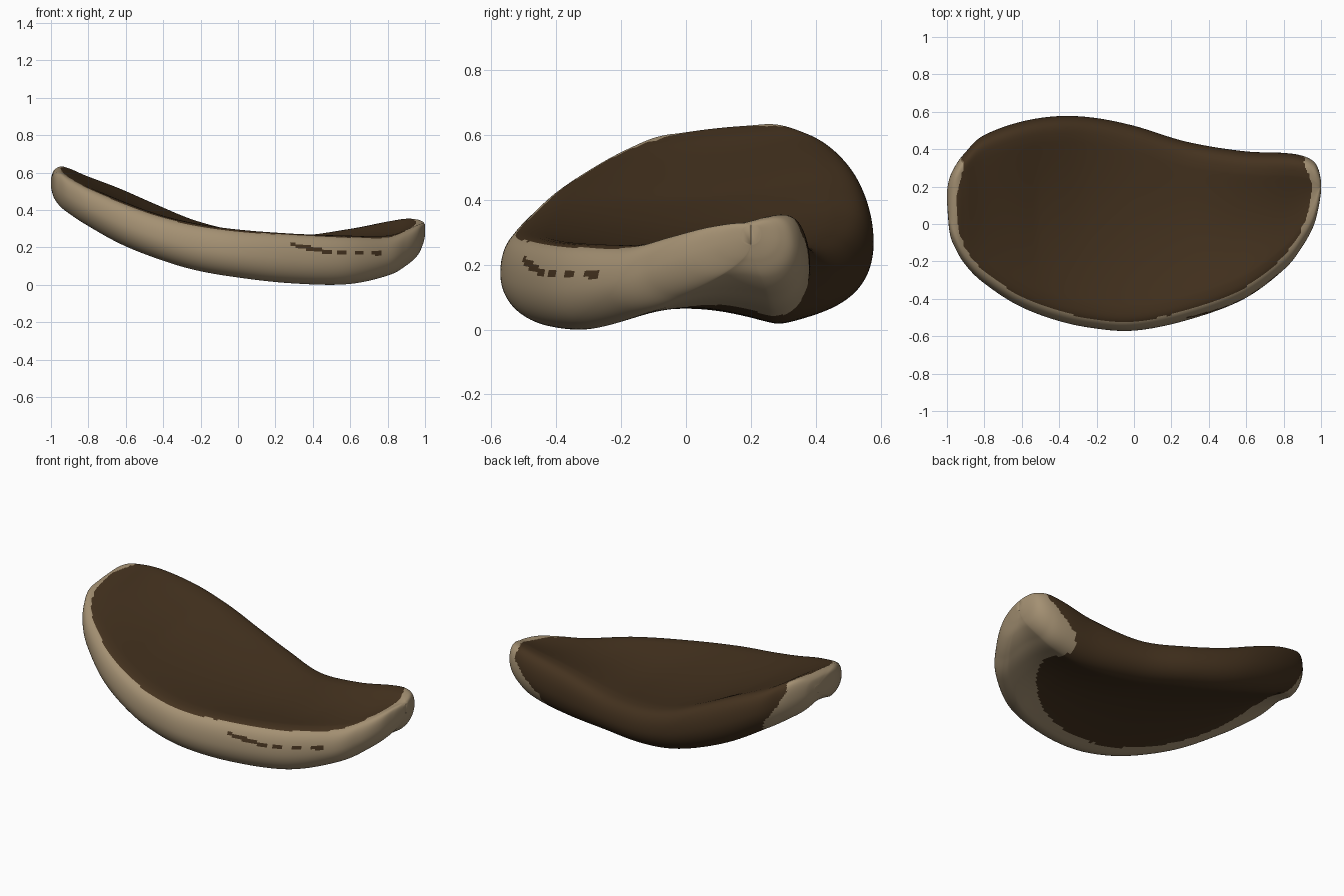
import bpy, bmesh, math
from mathutils import Vector

if "Cube" in bpy.data.objects:
    bpy.data.objects.remove(bpy.data.objects["Cube"])

# Stations along x: x, front y, back y, bottom z, front rim z, back rim z
ST = [
    (-1.0, .12, .18, .53, .575, .58),
    (-.985, -.05, .25, .475, .60, .625),
    (-.95, -.14, .32, .425, .60, .65),
    (-.90, -.22, .385, .385, .57, .64),
    (-.81, -.31, .47, .325, .525, .60),
    (-.63, -.43, .54, .225, .45, .53),
    (-.43, -.51, .575, .145, .38, .44),
    (-.23, -.555, .57, .085, .335, .355),
    (0, -.57, .525, .045, .305, .295),
    (.28, -.515, .44, .014, .285, .265),
    (.58, -.405, .39, .008, .265, .31),
    (.80, -.245, .38, .055, .25, .362),
    (.90, -.12, .365, .11, .28, .378),
    (.96, -.01, .335, .165, .31, .37),
    (.987, .09, .29, .22, .325, .355),
    (1.0, .17, .23, .27, .325, .335),
]
STEPS = 11
ARC, FLAT = 36, 50


def spline(a, b, c, d, t):
    return [.5 * (2*q + (r-p)*t + (2*p-5*q+4*r-s)*t*t + (3*q-p-3*r+s)*t**3)
            for p, q, r, s in zip(a, b, c, d)]


def stations():
    out = []
    n = len(ST)
    for i in range(n - 1):
        q = [ST[max(0, min(n-1, i+k))] for k in (-1, 0, 1, 2)]
        out += [spline(*q, j / STEPS) for j in range(STEPS)]
    return out + [ST[-1]]


def edge(a):
    # edge roll: tighter above than below
    return math.cos(a) ** (.58 if a > 0 else .95) if abs(a) < 1.57 else 0


def section(s):
    # rounded slab, hollowed a little on top and below
    x, yf, yb, zb, zf, zk = s
    hy, ym = (yb - yf) / 2, (yb + yf) / 2
    r = hy * .12 / math.sqrt(hy*hy + .0144) * 1.03
    flat = hy - r
    angles = [-math.pi/2 + math.pi * k / ARC for k in range(ARC + 1)]
    row = [flat * (1 - 2*k/FLAT) for k in range(1, FLAT)]
    raw = [(flat + r*edge(a), math.sin(a)) for a in angles]
    raw += [(y, 1) for y in row]
    raw += [(-flat - r*edge(a), math.sin(a)) for a in angles[::-1]]
    raw += [(-y, -1) for y in row]
    depth = min(1, hy / .4) ** 2
    hollow = .03 * max(-.3, min(1, (x + .85) * 3))
    pts = []
    for y, v in raw:
        t = (y / hy + 1) / 2
        top = zf + (zk - zf) * t
        low = zb + .025 * t * depth
        dish = depth * max(0, 1 - (y/flat)**2) ** 1.25
        h = (v + 1) / 2
        z = low + (top - low) * h + dish * (.055 * (1-h) - hollow * h)
        pts.append((x, ym + y, z))
    return pts


def material(name, col):
    m = bpy.data.materials.new(name)
    m.diffuse_color = (*col, 1)
    m.use_nodes = True
    m.node_tree.nodes["Principled BSDF"].inputs["Base Color"].default_value = m.diffuse_color
    return m


# Curved shell body, lofted through the stations
bm = bmesh.new()
all_st = stations()
rings = [[bm.verts.new(p) for p in section(s)] for s in all_st]
n = len(rings[0])
for a, b in zip(rings, rings[1:]):
    for k in range(n):
        bm.faces.new((a[k], a[(k+1) % n], b[(k+1) % n], b[k]))
bm.faces.new(rings[0])
bm.faces.new(rings[-1][::-1])
bmesh.ops.recalc_face_normals(bm, faces=bm.faces)
low = min(v.co.z for v in bm.verts)
bmesh.ops.translate(bm, verts=bm.verts, vec=(0, 0, -low))
bm.normal_update()

# Pale rim: faces close to the outline running round the front and both ends
front = [Vector((s[0], s[1])) for s in all_st[::4]]
path = [Vector((-.96, .31)), Vector((-1, .15))] + front
path += [Vector((1, .23)), Vector((.96, .33))]


def rim_distance(p):
    best = 9
    for a, b in zip(path, path[1:]):
        d = b - a
        t = max(0, min(1, (p - a).dot(d) / max(d.length_squared, 1e-9)))
        best = min(best, (a + d*t - p).length)
    return best


def is_pale(f):
    c = f.calc_center_median()
    # thin broken dark streak on the front right of the rim
    if c.y < -.2 and f.normal.y < -.3 and .27 < c.x < .79:
        line = max(.17, .22 - .22 * (c.x - .27))
        if abs(c.z - line) < .011 and (c.x < .48 or math.sin(c.x * 70) > -.3):
            return False
    under = .18 + .07 * max(0, min(1, c.x * 2 - .6))
    k = max(0, min(1, (.25 - f.normal.z) / .6))
    return rim_distance(c.xy) < .05 + (under - .05) * k


for f in bm.faces:
    f.smooth = True
    f.material_index = int(is_pale(f))

me = bpy.data.meshes.new("curved_shell")
bm.to_mesh(me)
bm.free()
me.materials.append(material("dark brown", (.058, .032, .0135)))
me.materials.append(material("pale tan", (.37, .28, .17)))
ob = bpy.data.objects.new("curved_shell", me)
bpy.context.collection.objects.link(ob)
